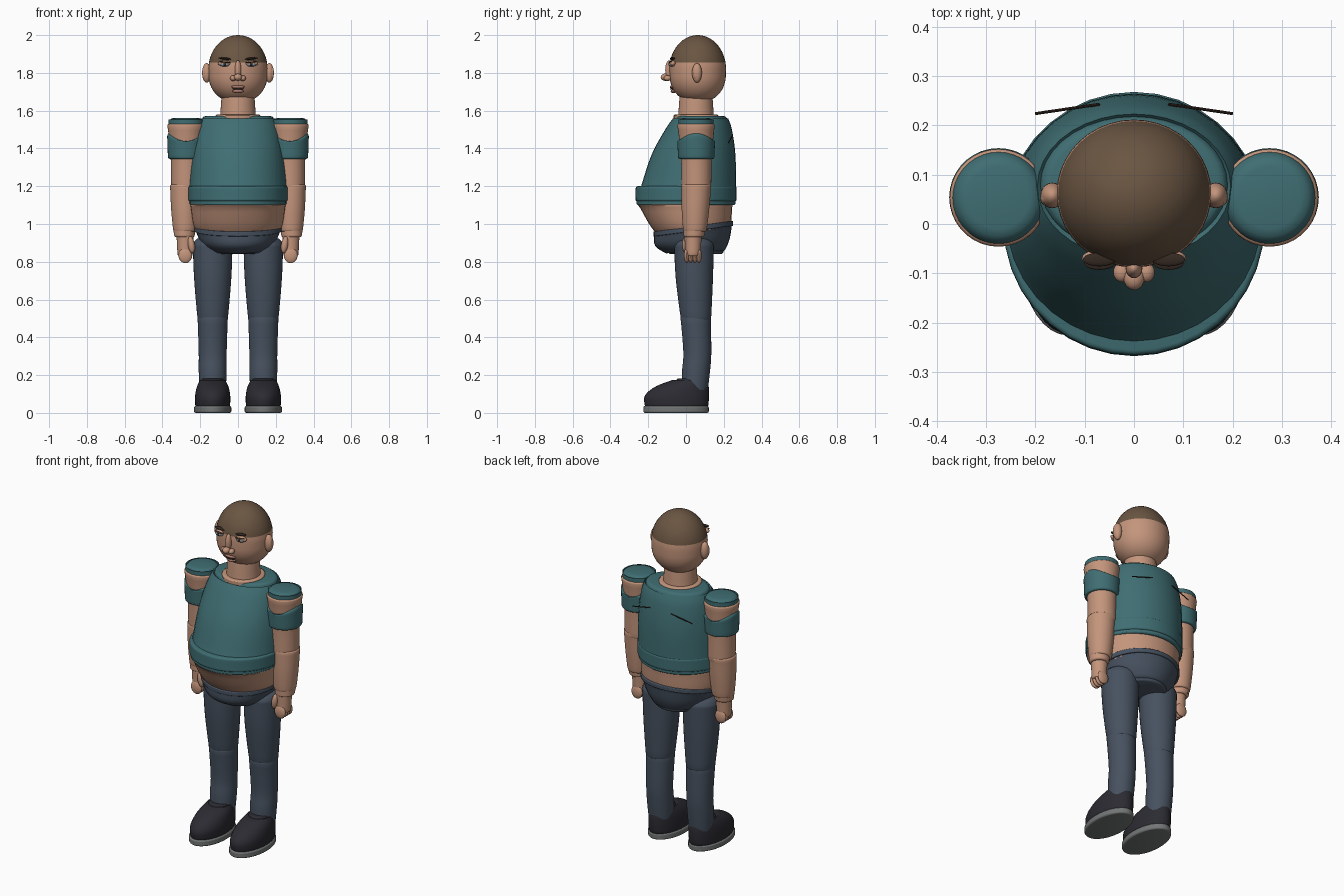
import bpy, bmesh, math
from mathutils import Vector, Matrix

cube = bpy.data.objects.get("Cube")
if cube:
    bpy.data.objects.remove(cube, do_unlink=True)


def material(name, red, green, blue):
    mat = bpy.data.materials.new(name)
    mat.use_nodes = True
    colour = (red, green, blue, 1)
    mat.diffuse_color = colour
    shader = mat.node_tree.nodes["Principled BSDF"]
    shader.inputs["Base Color"].default_value = colour
    return mat


SKIN = material("skin", .55, .3, .2)
SHIRT = material("teal cloth", .05, .155, .17)
PANTS = material("slate denim", .062, .083, .115)
HAIR = material("brown hair", .145, .092, .055)
SHOE = material("black leather", .024, .024, .032)
SOLE = material("grey rubber", .17, .18, .18)
DARK = material("dark brown", .035, .022, .016)
EYE = material("eye blue grey", .2, .27, .32)
LIP = material("lip", .4, .19, .14)


def finish(name, bm, *materials):
    bmesh.ops.recalc_face_normals(bm, faces=bm.faces)
    mesh = bpy.data.meshes.new(name)
    bm.to_mesh(mesh)
    bm.free()
    for mat in materials:
        mesh.materials.append(mat)
    obj = bpy.data.objects.new(name, mesh)
    bpy.context.collection.objects.link(obj)
    bpy.ops.object.select_all(action="DESELECT")
    obj.select_set(True)
    bpy.context.view_layer.objects.active = obj
    bpy.ops.object.shade_smooth_by_angle(angle=math.radians(40))


def smooth_rings(rings, steps=5):
    """Pass a smooth curve through the key rings."""
    keys = [Vector(ring) for ring in rings]
    last = len(keys) - 1
    result = []
    for i in range(last):
        a, b = keys[i], keys[i + 1]
        slope_a = (b - keys[i - 1]) / 2 if i > 0 else b - a
        slope_b = (keys[i + 2] - a) / 2 if i + 1 < last else b - a
        for k in range(steps):
            t = k / steps
            ease = t * t * (3 - 2 * t)
            result.append(a.lerp(b, ease) + slope_a * t * (1 - t) ** 2
                          - slope_b * t * t * (1 - t))
    return result + [keys[last]]


def rounded_end(ring, radius, direction):
    """Quarter-round rings that close one end, from the side to the tip."""
    for k in (1, 2, 3):
        angle = math.pi / 2 * k / 3
        inset = radius * (1 - math.cos(angle))
        rise = direction * radius * math.sin(angle)
        yield ring + Vector((rise, -inset, inset, -inset))


def solid(name, mat, rings, x=0, soft=.01, crown=.01, tilt=None, sides=36):
    """Rounded body through elliptical rings (height, half width, front, back)."""
    body = smooth_rings(rings)
    body[0].x += soft
    body[-1].x -= crown
    body = (list(rounded_end(body[0], soft, -1))[::-1] + body
            + list(rounded_end(body[-1], crown, 1)))
    bm = bmesh.new()
    loops = []
    for i, (z, width, front, back) in enumerate(body):
        loop = []
        for k in range(sides):
            angle = math.tau * k / sides
            lift = tilt(angle, i / len(body)) if tilt else 0
            y = (front + back) / 2 + (back - front) / 2 * math.sin(angle)
            loop.append(bm.verts.new((x + width * math.cos(angle), y, z + lift)))
        loops.append(loop)
    for low, high in zip(loops, loops[1:]):
        for k in range(sides):
            bm.faces.new((low[k - 1], low[k], high[k], high[k - 1]))
    bm.faces.new(loops[0])
    bm.faces.new(loops[-1])
    finish(name, bm, mat)


def limb(name, mat, x, *rings, **options):
    """Round tube through rings (height, radius, centre y)."""
    solid(name, mat, [(z, r, y - r, y + r) for z, r, y in rings], x, **options)


def ball(name, mat, place, size, turn=0):
    bm = bmesh.new()
    bmesh.ops.create_uvsphere(bm, u_segments=20, v_segments=12, radius=1,
                              matrix=Matrix.Translation(place)
                              @ Matrix.Rotation(turn, 4, "Y") @ Matrix.Diagonal((*size, 1)))
    finish(name, bm, mat)


def rod(name, mat, start, end, radius):
    start, end = Vector(start), Vector(end)
    along = end - start
    turn = along.to_track_quat("Z", "Y").to_matrix().to_4x4()
    bm = bmesh.new()
    bmesh.ops.create_cone(bm, segments=8, radius1=radius, radius2=radius,
                          depth=along.length, cap_ends=True,
                          matrix=Matrix.Translation((start + end) / 2) @ turn)
    finish(name, bm, mat)


def waist_slope(angle, height):
    return .028 * math.sin(angle) * min(1, height * 1.3)


def sleeve_wave(angle, height):
    return .028 * math.cos(2 * angle) * height ** 2


# Torso: shirt, rolled hem, bare belly, pelvis and waistband
solid("shirt", SHIRT, [(1.16, .262, -.25, .265), (1.36, .246, -.185, .262),
                       (1.5, .22, -.11, .243), (1.572, .19, -.06, .218)], crown=.02)
solid("shirt_lower_hem", SHIRT, [(1.1, .258, -.262, .262), (1.13, .258, -.262, .262)])
solid("shirt_hem", SHIRT, [(1.12, .265, -.268, .268), (1.2, .265, -.266, .268)])
solid("belly", SKIN, [(.94, .21, -.15, .225), (1, .238, -.195, .238), (1.11, .254, -.256, .246)])
solid("pelvis", PANTS, [(.842, .14, -.09, .2), (.9, .196, -.162, .23), (.98, .23, -.17, .245)],
      tilt=waist_slope)
solid("waistband", PANTS, [(.962, .234, -.173, .25), (.988, .234, -.173, .25)],
      soft=.005, crown=.005, tilt=lambda angle, height: waist_slope(angle, 1))

# Neck and collar
limb("collar", SKIN, 0, (1.55, .12, .055), (1.58, .118, .053))
limb("neck", SKIN, 0, (1.55, .096, .053), (1.69, .086, .053))

# Head, cut at the hairline so the crown takes the hair colour
HAIRLINE = 1.856
head_y = .062
bm = bmesh.new()
bmesh.ops.create_uvsphere(bm, u_segments=40, v_segments=28, radius=1,
                          matrix=Matrix.Translation((0, head_y, 1.82))
                          @ Matrix.Diagonal((.157, .15, .18, 1)))
for vert in bm.verts:
    fuller_jaw = 1 + .9 * max(0, 1.8 - vert.co.z)
    vert.co.x *= fuller_jaw
    vert.co.y = head_y + (vert.co.y - head_y) * fuller_jaw
bmesh.ops.bisect_plane(bm, geom=bm.verts[:] + bm.edges[:] + bm.faces[:],
                       plane_co=(0, 0, HAIRLINE), plane_no=(0, 0, 1))
for face in bm.faces:
    face.material_index = int(face.calc_center_median().z > HAIRLINE)
finish("head", bm, SKIN, HAIR)

# Nose and mouth
ball("nose_bridge", SKIN, (0, -.09, 1.815), (.017, .02, .052))
ball("nose_tip", SKIN, (0, -.11, 1.777), (.021, .024, .019))
ball("upper_lip", LIP, (0, -.072, 1.726), (.036, .014, .009))
ball("lower_lip", LIP, (0, -.066, 1.703), (.03, .015, .01))
ball("mouth_line", DARK, (0, -.075, 1.715), (.03, .01, .004))

for side, s in (("left_", 1), ("right_", -1)):
    # Eyes, nostrils and ears
    eye_x = s * .07
    ball(side + "nostril", SKIN, (s * .025, -.098, 1.772), (.017, .02, .015))
    ball(side + "ear", SKIN, (s * .166, .058, 1.8), (.024, .026, .052))
    ball(side + "inner_ear", SKIN, (s * .18, .052, 1.8), (.01, .014, .034))
    ball(side + "eye_socket", SKIN, (eye_x, -.07, 1.85), (.036, .018, .016))
    ball(side + "eye", EYE, (eye_x, -.078, 1.844), (.025, .013, .011))
    ball(side + "iris", DARK, (eye_x, -.089, 1.845), (.007, .004, .008))
    ball(side + "eyelid", DARK, (eye_x, -.08, 1.857), (.031, .013, .004), s * -.08)
    ball(side + "eyebrow", DARK, (eye_x, -.072, 1.876), (.034, .014, .006), s * -.1)

    # Arm with bare shoulder, sleeve and shoulder cap
    arm_x = s * .275
    wrist_x = s * .284
    limb(side + "upper_arm", SKIN, arm_x, (1.18, .078, .055), (1.36, .082, .055),
         (1.53, .099, .053))
    limb(side + "sleeve", SHIRT, arm_x, (1.345, .096, .054), (1.46, .1, .054), tilt=sleeve_wave)
    limb(side + "shoulder_cap", SHIRT, arm_x, (1.522, .093, .053), (1.562, .093, .053), crown=.03)
    limb(side + "forearm", SKIN, s * .281, (.96, .062, .047), (1.08, .073, .05), (1.21, .079, .055))
    limb(side + "wrist", SKIN, wrist_x, (.93, .054, .042), (.975, .058, .045))

    # Hand
    limb(side + "palm", SKIN, s * .28, (.83, .04, .036), (.95, .046, .038))
    for number in range(4):
        ball(f"{side}finger_{number + 1}", SKIN, (s * .279, .003 + .022 * number, .833),
             (.036, .014, .04))
    ball(side + "thumb", SKIN, (s * .247, -.002, .89), (.018, .018, .045), s * .15)

    # Leg: thigh overlapping the shin at the knee
    leg_x = s * .134
    limb(side + "thigh", PANTS, leg_x, (.49, .08, .053), (.72, .099, .044), (.93, .106, .042),
         crown=.05)
    limb(side + "shin", PANTS, leg_x, (.1, .068, .045), (.22, .074, .053), (.32, .074, .06),
         (.51, .08, .051))

    # Shoe and sole
    solid(side + "shoe", SHOE, [(.03, .092, -.218, .118), (.09, .093, -.218, .122),
                                (.14, .083, -.16, .12), (.182, .062, -.05, .105)], leg_x)
    solid(side + "sole", SOLE, [(0, .099, -.226, .121), (.037, .099, -.226, .121)], leg_x)

    # Seam across the shoulder blade
    rod(side + "back_seam", DARK, (s * .07, .243, 1.462), (s * .2, .224, 1.43), .003)
